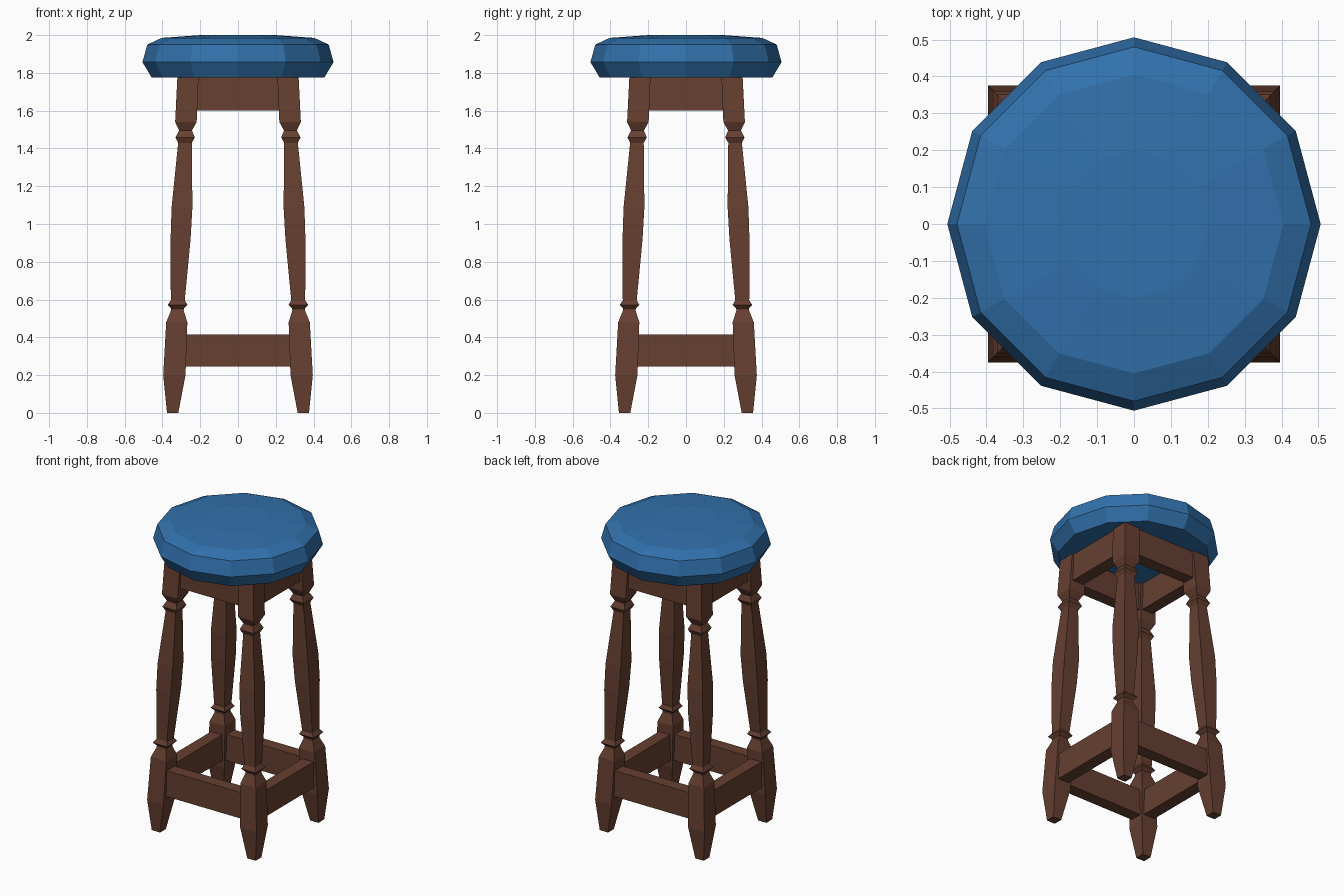
import bpy, bmesh, math

if "Cube" in bpy.data.objects:
    bpy.data.objects.remove(bpy.data.objects["Cube"])


def material(name, rgb):
    m = bpy.data.materials.new(name)
    m.diffuse_color = (*rgb, 1)
    m.use_nodes = True
    m.node_tree.nodes["Principled BSDF"].inputs["Base Color"].default_value = m.diffuse_color
    return m


WOOD = material("brown wood", (0.133, 0.050, 0.030))
BLUE = material("blue cushion", (0.031, 0.165, 0.413))


def lofted(name, rings, mat):
    """Join rings of equal point count into a closed solid."""
    bm = bmesh.new()
    loops = [[bm.verts.new(p) for p in ring] for ring in rings]
    n = len(loops[0])
    for a, b in zip(loops, loops[1:]):
        for i in range(n):
            j = (i + 1) % n
            bm.faces.new((a[i], a[j], b[j], b[i]))
    bm.faces.new(loops[0][::-1])
    bm.faces.new(loops[-1])
    bmesh.ops.recalc_face_normals(bm, faces=bm.faces)
    mesh = bpy.data.meshes.new(name)
    bm.to_mesh(mesh)
    bm.free()
    mesh.materials.append(mat)
    ob = bpy.data.objects.new(name, mesh)
    bpy.context.collection.objects.link(ob)
    return ob


def square(cx, cy, hx, hy, z):
    return [(cx + sx * hx, cy + sy * hy, z)
            for sx, sy in ((-1, -1), (1, -1), (1, 1), (-1, 1))]


# Splayed leg axis at a given height
def axis(z):
    return 0.346 - 0.0456 * z, 0.325 - 0.0456 * z


# Legs: square-section turned profile (height, half width)
PROFILE = [(0, 0.030), (0.20, 0.059), (0.48, 0.056), (0.54, 0.034),
           (0.553, 0.034), (0.572, 0.052), (0.596, 0.037), (0.92, 0.053),
           (1.09, 0.055), (1.43, 0.036), (1.458, 0.051), (1.495, 0.034),
           (1.54, 0.057), (1.785, 0.056)]
for fb, sy in (("front", -1), ("back", 1)):
    for lr, sx in (("left", -1), ("right", 1)):
        rings = []
        for z, h in PROFILE:
            ax, ay = axis(z)
            rings.append(square(sx * ax, sy * ay, h, h, z))
        lofted(f"{fb}_{lr}_leg", rings, WOOD)

# Rails: seat apron and lower stretchers, following the splay
T = 0.04
for part, z0, z1 in (("apron", 1.60, 1.78), ("stretcher", 0.245, 0.415)):
    ax, ay = axis((z0 + z1) / 2)
    for side, s in (("front", -1), ("back", 1)):
        lofted(f"{side}_{part}",
               [square(0, s * ay, ax, T, z) for z in (z0, z1)], WOOD)
    for side, s in (("left", -1), ("right", 1)):
        lofted(f"{side}_{part}",
               [square(s * ax, 0, T, ay, z) for z in (z0, z1)], WOOD)

# Seat: twelve-sided cushion with a shallow crown
SEAT = [(1.775, 0.457), (1.857, 0.506), (1.95, 0.48), (1.985, 0.405),
        (2.0, 0.20)]
lofted("seat", [[(r * math.cos(i * math.pi / 6), r * math.sin(i * math.pi / 6), z)
                 for i in range(12)] for z, r in SEAT], BLUE)
